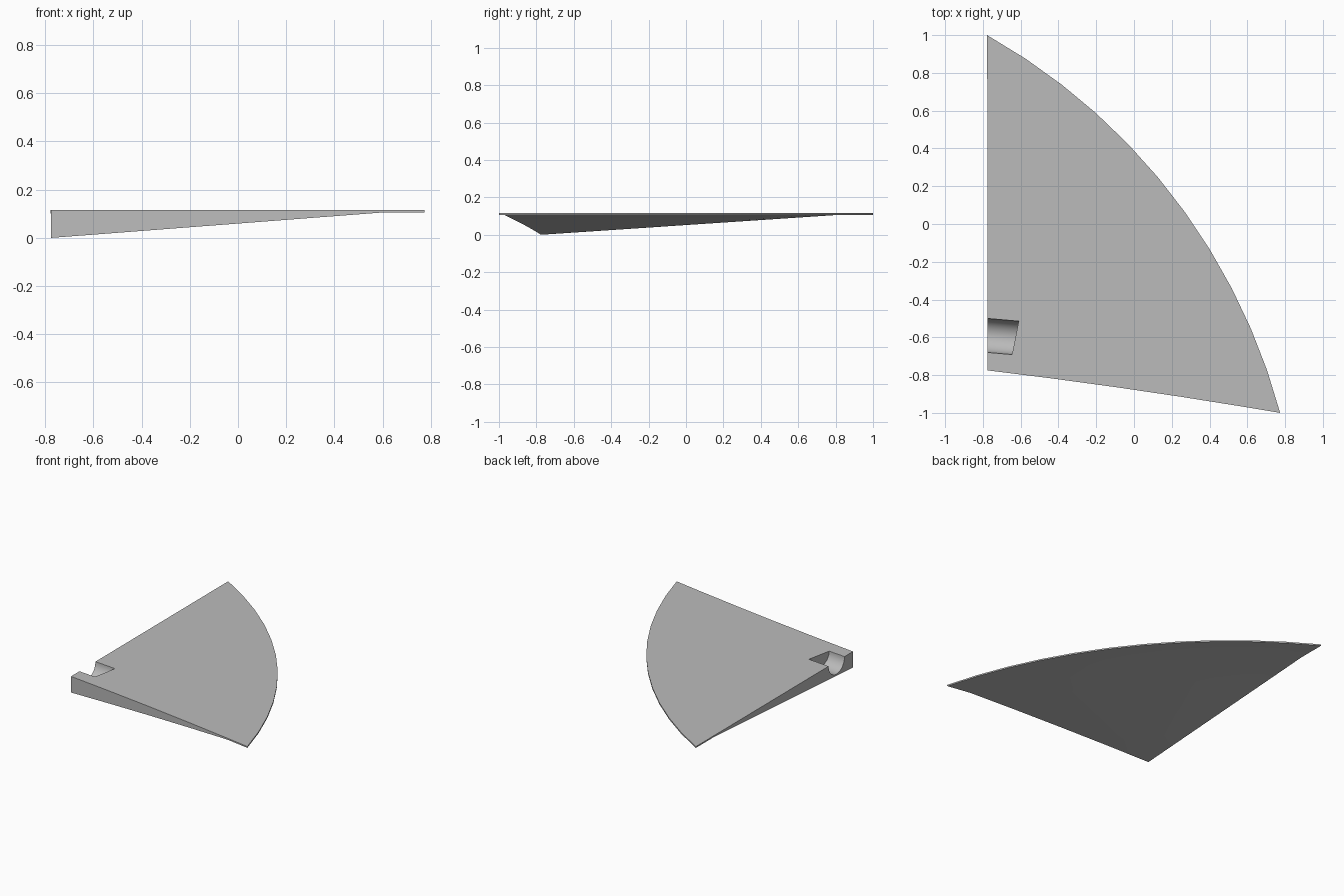
import bpy, bmesh, math
from mathutils import Vector

if "Cube" in bpy.data.objects:
    bpy.data.objects.remove(bpy.data.objects["Cube"], do_unlink=True)

TOP, RIM = 0.115, 0.105
CORNER = Vector((-0.775, -0.775))
CENTRE, RADIUS = Vector((-2.38, -1.845)), 3.265
SEGMENTS = 11
LEVELS = [0.22, 0.44, 0.66, 0.885, 1.0]      # steps from corner to rim
INNER = 0.885                               # where the taper meets the thin rim


def make_object(name, bm):
    bmesh.ops.recalc_face_normals(bm, faces=bm.faces)
    mesh = bpy.data.meshes.new(name)
    bm.to_mesh(mesh)
    bm.free()
    ob = bpy.data.objects.new(name, mesh)
    bpy.context.collection.objects.link(ob)
    return ob


def plan_point(i, t):
    """Point on the line from the corner to rim point i; the front edge bows in."""
    a = math.radians(60.6 + (15 - 60.6) * i / SEGMENTS)
    rim = CENTRE + RADIUS * Vector((math.cos(a), math.sin(a)))
    p = CORNER.lerp(rim, t)
    p.y += 0.01 * 4 * t * (1 - t) * (i / SEGMENTS) ** 2
    return p


# Tapered sector: flat top, shallow sloping underside, thin curved rim
bm = bmesh.new()


def layer(height):
    apex = bm.verts.new((*CORNER, height(0)))
    cols = [[apex] + [bm.verts.new((*plan_point(i, t), height(t))) for t in LEVELS]
            for i in range(SEGMENTS + 1)]
    for a, b in zip(cols, cols[1:]):
        bm.faces.new((a[0], a[1], b[1]))
        for k in range(1, len(LEVELS)):
            bm.faces.new((a[k], a[k + 1], b[k + 1], b[k]))
    return cols


def wall(low, high):
    for k in range(len(low) - 1):
        bm.faces.new((low[k], low[k + 1], high[k + 1], high[k]))


top = layer(lambda t: TOP)
under = layer(lambda t: RIM * min(t / INNER, 1))
wall(under[0], top[0])
wall(under[-1], top[-1])
wall([c[-1] for c in under], [c[-1] for c in top])
sector = make_object("sector_plate", bm)

# Round groove cutter with a slanted inner end
bm = bmesh.new()
rings = []
for slanted in (False, True):
    ring = []
    for k in range(48):
        a = 2 * math.pi * k / 48
        dy, dz = 0.09 * math.cos(a), 0.09 * math.sin(a)
        x = -0.628 + 0.2 * dy if slanted else -0.85
        y = -0.59 - 0.087 * (x + 0.775) + dy
        ring.append(bm.verts.new((x, y, TOP + dz)))
    bm.faces.new(ring)
    rings.append(ring)
for k in range(48):
    n = (k + 1) % 48
    bm.faces.new((rings[0][k], rings[0][n], rings[1][n], rings[1][k]))
cutter = make_object("groove_cutter", bm)
cutter.hide_render = True

cut = sector.modifiers.new("groove", "BOOLEAN")
cut.operation, cut.solver, cut.object = "DIFFERENCE", "EXACT", cutter
bpy.ops.object.select_all(action="DESELECT")
sector.select_set(True)
bpy.context.view_layer.objects.active = sector
bpy.ops.object.modifier_apply(modifier=cut.name)
bpy.data.objects.remove(cutter, do_unlink=True)

# Plain grey finish
grey = bpy.data.materials.new("plain_grey")
grey.use_nodes = True
grey.diffuse_color = (0.5, 0.5, 0.5, 1)
grey.node_tree.nodes["Principled BSDF"].inputs["Base Color"].default_value = (0.5, 0.5, 0.5, 1)
sector.data.materials.clear()
sector.data.materials.append(grey)
bpy.ops.object.shade_smooth_by_angle(angle=math.radians(25))
